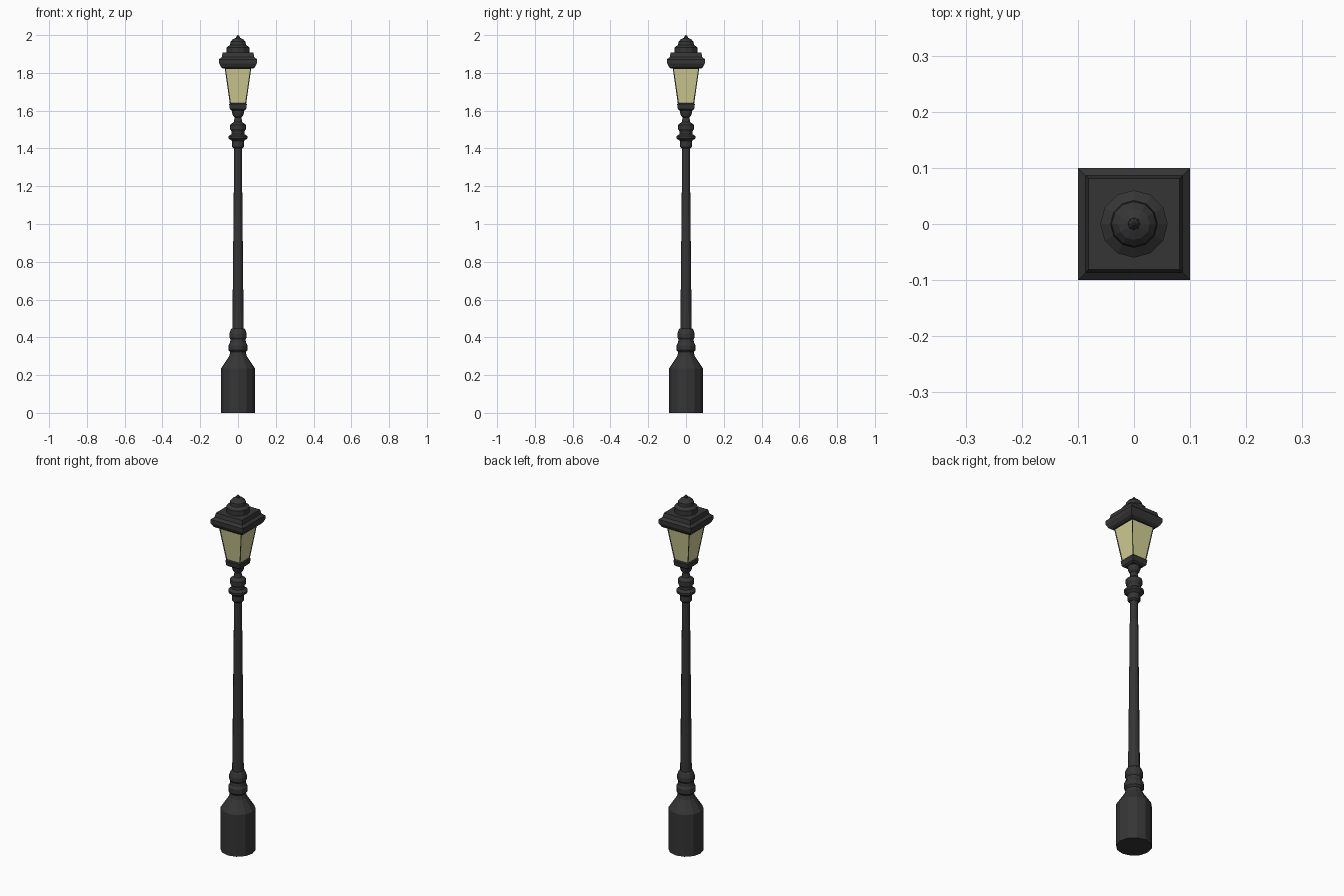
import bpy
import bmesh
import math

cube = bpy.data.objects.get("Cube")
if cube:
    bpy.data.objects.remove(cube, do_unlink=True)


def material(name, colour):
    mat = bpy.data.materials.new(name)
    mat.use_nodes = True
    mat.diffuse_color = colour
    mat.node_tree.nodes["Principled BSDF"].inputs["Base Color"].default_value = colour
    return mat


iron = material("dark iron", (0.036, 0.036, 0.036, 1))
glass = material("pale yellow glass", (0.64, 0.62, 0.29, 1))


def lathe(name, profile, sides=12, edit=None):
    """Stack rings of (radius, height); with four sides, radius is the half width."""
    square = sides == 4
    grow = math.sqrt(2) if square else 1
    turn = math.pi / 4 if square else 0
    bm = bmesh.new()
    rings = []
    for radius, z in profile:
        ring = []
        for i in range(sides):
            a = turn + math.tau * i / sides
            ring.append(bm.verts.new((radius * grow * math.cos(a), radius * grow * math.sin(a), z)))
        rings.append(ring)
    walls = []
    for low, high in zip(rings, rings[1:]):
        for i in range(sides):
            j = (i + 1) % sides
            walls.append(bm.faces.new((low[i], low[j], high[j], high[i])))
    bm.faces.new(rings[0][::-1])
    bm.faces.new(rings[-1])
    bm.normal_update()
    if edit:
        edit(bm, walls)
    mesh = bpy.data.meshes.new(name)
    bm.to_mesh(mesh)
    bm.free()
    mesh.materials.append(iron)
    mesh.materials.append(glass)
    obj = bpy.data.objects.new(name, mesh)
    bpy.context.collection.objects.link(obj)
    return obj


def glaze(bm, walls):
    """Sink a glass pane into each wall, leaving the frame bars."""
    bmesh.ops.inset_individual(bm, faces=walls, thickness=0.008, depth=-0.003)
    for face in walls:
        face.material_index = 1


# Pedestal and its turned mouldings
lathe("pedestal", [(0.09, 0), (0.09, 0.235), (0.047, 0.3), (0.04, 0.325)])
lathe("lower_moulding", [(0.04, 0.32), (0.05, 0.332), (0.05, 0.358), (0.042, 0.372),
                         (0.04, 0.39), (0.046, 0.4), (0.046, 0.42), (0.038, 0.442),
                         (0.03, 0.448)])

# Tapered pole
lathe("pole", [(0.03, 0.44), (0.02, 1.41)])

# Turned collar and neck under the lantern
lathe("collar", [(0.024, 1.4), (0.032, 1.408), (0.032, 1.44), (0.05, 1.453),
                 (0.05, 1.465), (0.034, 1.476), (0.034, 1.49), (0.042, 1.502),
                 (0.042, 1.525), (0.022, 1.54), (0.018, 1.565), (0.026, 1.572),
                 (0.032, 1.59), (0.032, 1.605)])

# Square lantern
lathe("lantern_base", [(0.034, 1.6), (0.043, 1.608), (0.047, 1.635), (0.043, 1.64)], 4)
lathe("lantern_body", [(0.043, 1.635), (0.07, 1.825)], 4, glaze)

# Stepped roof and finial
lathe("roof", [(0.078, 1.822), (0.09, 1.83), (0.1, 1.85), (0.1, 1.872),
               (0.086, 1.884), (0.081, 1.907)], 4)
lathe("roof_cap", [(0.06, 1.9), (0.06, 1.935), (0.042, 1.948), (0.04, 1.965),
                   (0.028, 1.978), (0.012, 1.985)])
lathe("finial", [(0.012, 1.98), (0.01, 1.99), (0.002, 2.0)], 8)
